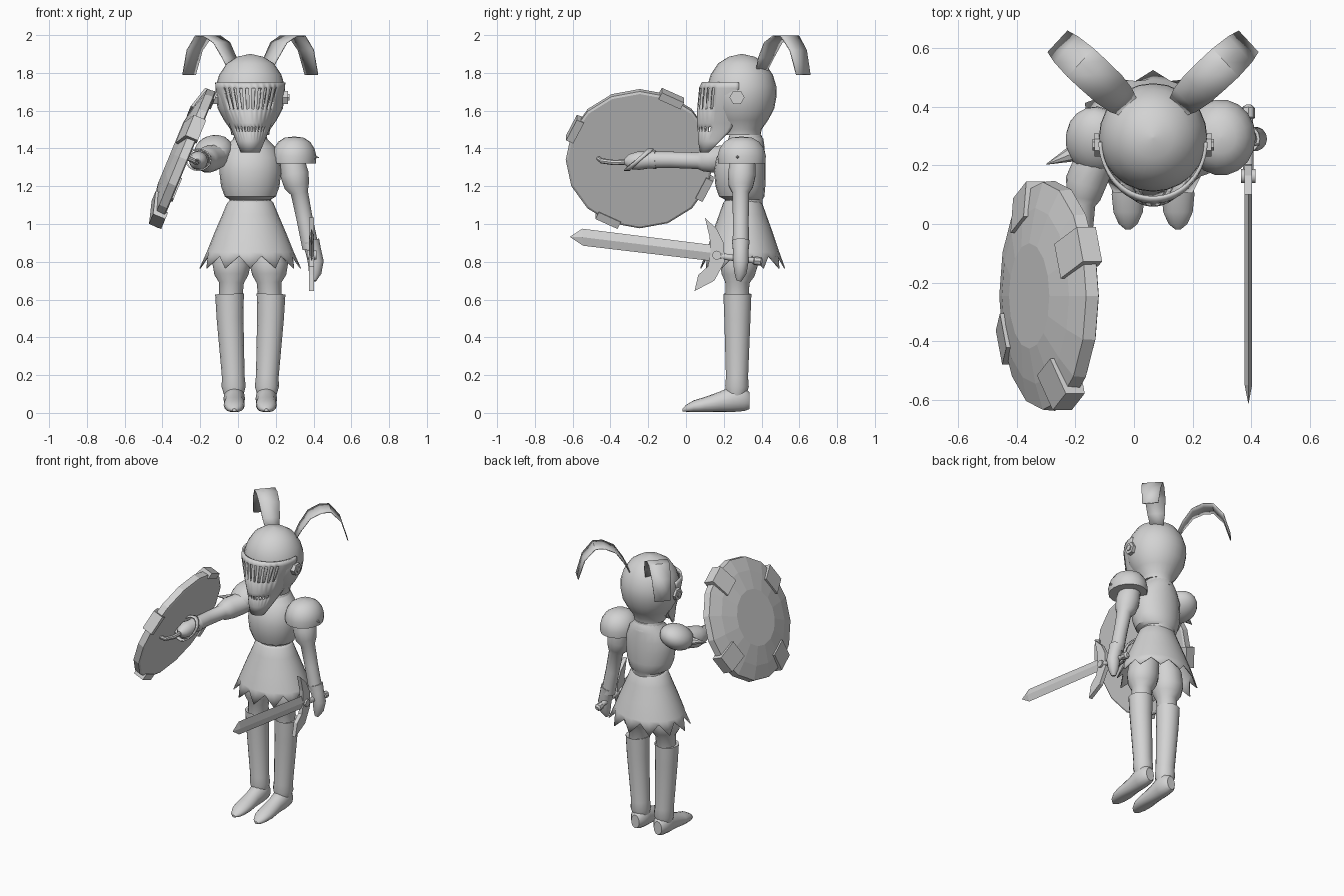
import bpy, bmesh, math
from mathutils import Vector, Matrix

CX = 0.065  # body centre line
steel = bpy.data.materials.new("steel_grey")
steel.diffuse_color = (0.65, 0.65, 0.65, 1)


def finish(name, bm, smooth=True, thick=0, matrix=None):
    bmesh.ops.recalc_face_normals(bm, faces=bm.faces)
    me = bpy.data.meshes.new(name)
    bm.to_mesh(me)
    bm.free()
    if matrix:
        me.transform(matrix)
    ob = bpy.data.objects.new(name, me)
    bpy.context.collection.objects.link(ob)
    me.materials.append(steel)
    if smooth:
        bpy.ops.object.select_all(action='DESELECT')
        ob.select_set(True)
        bpy.context.view_layer.objects.active = ob
        bpy.ops.object.shade_smooth_by_angle(angle=math.radians(38))
    if thick:
        mod = ob.modifiers.new("thickness", 'SOLIDIFY')
        mod.thickness = thick
        mod.offset = 0
    return ob


def loft(name, rings, cap=True, closed=True, **kw):
    """Skin a list of equal-length rings of points."""
    bm = bmesh.new()
    vs = [[bm.verts.new(p) for p in r] for r in rings]
    n = len(rings[0])
    for a, b in zip(vs, vs[1:]):
        for i in range(n if closed else n - 1):
            j = (i + 1) % n
            bm.faces.new((a[i], a[j], b[j], b[i]))
    if cap:
        bm.faces.new(vs[0])
        bm.faces.new(vs[-1])
    return finish(name, bm, **kw)


def oval(c, rx, ry, n=20, u=(1, 0, 0), v=(0, 1, 0)):
    c, u, v = Vector(c), Vector(u), Vector(v)
    return [c + u * rx * math.cos(2 * math.pi * i / n) + v * ry * math.sin(2 * math.pi * i / n)
            for i in range(n)]


def lathe(name, c, profile, sx=1, sy=1, n=24, **kw):
    """Stack of ovals; profile rows are (radius, z)."""
    return loft(name, [oval((c[0], c[1], z), r * sx, r * sy, n) for r, z in profile], **kw)


def limb(name, rows, ref=(0, 1, 0), n=14):
    """Round tube through rows of (x, y, z, radius)."""
    pts = [Vector(r[:3]) for r in rows]
    rings = []
    for i, r in enumerate(rows):
        t = (pts[min(i + 1, len(pts) - 1)] - pts[max(i - 1, 0)]).normalized()
        u = t.cross(Vector(ref)).normalized()
        rings.append(oval(pts[i], r[3], r[3], n, u, t.cross(u)))
    return loft(name, rings)


def plate(name, outline, half, to3d, matrix=None):
    """Extrude a 2D outline both ways by half."""
    return loft(name, [[to3d(a, b, s) for a, b in outline] for s in (-half, half)],
                smooth=False, matrix=matrix)


def ball(name, c, size, rot=(0, 0, 0)):
    bm = bmesh.new()
    bmesh.ops.create_uvsphere(bm, u_segments=18, v_segments=10, radius=1)
    m = Matrix.LocRotScale(Vector(c), Matrix.Rotation(rot[0], 3, 'X') @ Matrix.Rotation(rot[1], 3, 'Y'),
                           Vector(size))
    return finish(name, bm, matrix=m)


# Helmet dome with neck guard
lathe("helmet", (CX, 0.295), [(0.004, 1.9), (0.07, 1.885), (0.125, 1.85), (0.165, 1.79), (0.183, 1.73),
                              (0.185, 1.68), (0.172, 1.61), (0.14, 1.55), (0.105, 1.5), (0.1, 1.47)])

# Visor: curved grid, with slots and breath holes left open
rows = [(1.75, 0.18, 0.28, 0.19), (1.72, 0.178, 0.28, 0.205), (1.61, 0.142, 0.27, 0.205),
        (1.535, 0.108, 0.25, 0.185), (1.515, 0.1, 0.245, 0.18), (1.49, 0.09, 0.23, 0.162),
        (1.44, 0.07, 0.18, 0.11), (1.38, 0.045, 0.12, 0.04)]
bm = bmesh.new()
COLS = 33
grid = [[bm.verts.new((CX + w * math.sin(t), y - d * math.cos(t), z))
         for t in [math.pi * (i / COLS - 0.5) for i in range(COLS + 1)]] for z, w, y, d in rows]
for k in range(len(rows) - 1):
    for i in range(COLS):
        if k in (1, 4) and i % 2 == 1 and 6 < i < COLS - 6:
            continue
        bm.faces.new((grid[k][i], grid[k][i + 1], grid[k + 1][i + 1], grid[k + 1][i]))
finish("visor", bm, thick=0.012)

for s in (-1, 1):
    # Visor pivots
    for r, x0, x1 in ((0.04, 0.17, 0.2), (0.02, 0.2, 0.207)):
        loft("visor_pivot", [oval((CX + s * x, 0.27, 1.67), r, r, 6, (0, 1, 0), (0, 0, 1))
                             for x in (x0, x1)], smooth=False)
    # Curling plumes
    d, side = Vector((s * 0.735, 0.68, 0)), Vector((s * 0.68, -0.735, 0))
    strip = []
    for a, z, w in ((0, 1.81, 0.04), (0.035, 1.88, 0.055), (0.09, 1.96, 0.064), (0.16, 1.995, 0.066),
                    (0.22, 1.995, 0.066), (0.285, 1.92, 0.06), (0.325, 1.79, 0.05)):
        p = Vector((CX + s * 0.085, 0.4, z)) + d * a
        strip.append([p - side * w, p, p + side * w])
    loft("plume", strip, cap=False, closed=False, thick=0.006)

# Torso, breastplate and collar
loft("torso", [oval((CX, y, z), rx, ry) for z, rx, ry, y in (
    (1.08, 0.11, 0.095, 0.31), (1.13, 0.11, 0.1, 0.305), (1.145, 0.135, 0.12, 0.295),
    (1.2, 0.155, 0.132, 0.288), (1.28, 0.164, 0.137, 0.285), (1.35, 0.158, 0.13, 0.29),
    (1.41, 0.13, 0.11, 0.305), (1.45, 0.09, 0.09, 0.32), (1.47, 0.08, 0.075, 0.32))])
lathe("collar", (CX, 0.315), [(0.1, 1.42), (0.085, 1.47), (0.06, 1.48), (0.06, 1.54)])

# Flared skirt with zigzag hem
rings = [oval((CX, 0.3, z), r, r * 0.84, 24) for z, r in
         ((1.13, 0.1), (1.11, 0.12), (1.05, 0.145), (0.95, 0.188), (0.85, 0.228))]
hem = oval((CX, 0.3, 0.765), 0.266, 0.222, 24)
for i in range(1, 24, 2):
    hem[i] = rings[-1][i] + Vector((0, 0, -0.02))
loft("skirt", rings + [hem], cap=False, thick=0.006)

# Legs
for s in (-1, 1):
    X = lambda o: CX + s * o
    limb("breeches", [(X(0.07), 0.29, 0.98, 0.06), (X(0.09), 0.285, 0.86, 0.095), (X(0.1), 0.28, 0.78, 0.1),
                      (X(0.1), 0.275, 0.73, 0.09), (X(0.1), 0.272, 0.69, 0.066), (X(0.105), 0.27, 0.58, 0.06)])
    limb("greave", [(X(0.11), 0.272, 0.6, 0.06), (X(0.11), 0.272, 0.63, 0.076), (X(0.107), 0.272, 0.5, 0.071),
                    (X(0.09), 0.27, 0.19, 0.06), (X(0.088), 0.27, 0.14, 0.064), (X(0.087), 0.265, 0.09, 0.05)])
    foot = []
    for y, z, rx, rz in ((0.335, 0.065, 0.03, 0.045), (0.31, 0.075, 0.05, 0.065), (0.25, 0.075, 0.057, 0.07),
                         (0.18, 0.058, 0.05, 0.055), (0.1, 0.042, 0.056, 0.042), (0.04, 0.033, 0.05, 0.033),
                         (0.0, 0.022, 0.032, 0.02), (-0.018, 0.015, 0.01, 0.008)):
        foot.append([Vector((p.x, p.y, max(p.z, 0.006 if y < 0.2 else 0.0)))
                     for p in oval((X(0.085), y, z), rx, rz, 16, v=(0, 0, 1))])
    loft("shoe", foot)

# Lowered arm and hand
limb("right_side_arm", [(0.25, 0.3, 1.4, 0.05), (0.285, 0.3, 1.33, 0.068), (0.3, 0.295, 1.26, 0.075),
                        (0.312, 0.29, 1.2, 0.066), (0.325, 0.29, 1.165, 0.046), (0.352, 0.29, 1.03, 0.043),
                        (0.385, 0.29, 0.87, 0.044)])
limb("right_side_hand", [(0.383, 0.29, 0.91, 0.048), (0.398, 0.29, 0.86, 0.042), (0.412, 0.29, 0.8, 0.042),
                         (0.408, 0.288, 0.74, 0.033), (0.4, 0.28, 0.7, 0.014)])

# Raised arm and fist
limb("left_side_arm", [(-0.07, 0.29, 1.38, 0.06), (-0.135, 0.21, 1.35, 0.07), (-0.165, 0.14, 1.34, 0.07),
                       (-0.172, 0.09, 1.335, 0.058), (-0.177, 0.065, 1.335, 0.045),
                       (-0.19, -0.08, 1.34, 0.044), (-0.2, -0.19, 1.34, 0.046)], ref=(0, 0, 1))
limb("left_side_fist", [(-0.198, -0.16, 1.34, 0.05), (-0.203, -0.2, 1.338, 0.045), (-0.21, -0.25, 1.335, 0.05),
                        (-0.215, -0.3, 1.33, 0.04), (-0.216, -0.325, 1.33, 0.015)], ref=(0, 0, 1))

# Shoulder guards: open domes with an outer spike
dome = [(0.115, 1.32), (0.118, 1.36), (0.108, 1.4), (0.085, 1.435), (0.05, 1.457), (0.004, 1.463)]
lathe("right_side_pauldron", (0.297, 0.295), dome, sy=1.1, n=18)
ball("left_side_pauldron", (-0.13, 0.285, 1.385), (0.105, 0.12, 0.08), (0.35, -0.25))
limb("pauldron_spike", [(0.36, 0.28, 1.36, 0.025), (0.43, 0.27, 1.352, 0.001)], n=8)
limb("pauldron_spike", [(-0.21, 0.24, 1.36, 0.028), (-0.3, 0.203, 1.36, 0.001)], ref=(0, 0, 1), n=8)

# Round shield, built flat then tilted onto the arm
tilt = Matrix(((0, 0.382, -0.924, -0.265), (-1, 0, 0, -0.245), (0, 0.924, 0.382, 1.337), (0, 0, 0, 1)))
lathe("shield", (0, 0), [(0.38, 0), (0.392, 0.006), (0.388, 0.05), (0.3, 0.077), (0.18, 0.1)],
      n=16, smooth=False, matrix=tilt)
for k in range(4):
    spin = Matrix.Rotation(math.radians(26 + 90 * k), 4, 'Z')
    plate("shield_clamp", [(0.27, 0.06), (0.27, 0.096), (0.402, 0.062), (0.402, -0.008), (0.36, -0.008),
                           (0.36, 0.03)], 0.065, lambda a, b, s: Vector((a, s, b)), tilt @ spin)

# Shield grip and arm strap
limb("shield_grip", [(-0.27, -0.465, 1.35, 0.012), (-0.235, -0.45, 1.335, 0.014), (-0.222, -0.38, 1.325, 0.014),
                     (-0.215, -0.28, 1.33, 0.014)], ref=(0, 0, 1), n=8)
bands = []
for y in (-0.015, 0.015):
    bands.append([Vector((p.x, p.y + y, p.z)) for p in
                  oval((-0.21, -0.25, 1.34), 0.065, 0.085, 16, (1, 0, 0), (0, 0.75, 0.66))])
loft("arm_strap", bands, cap=False, thick=0.008)

# Sword: blade, guard, grip, pommel
SX = 0.39
in_plane = lambda a, b, s: Vector((SX + s, a, b))
bm = bmesh.new()
outline = [(-0.615, 0.932), (-0.55, 0.975), (0.17, 0.885), (0.17, 0.8), (-0.545, 0.885)]
edge = [bm.verts.new((SX, a, b)) for a, b in outline]
for s in (-0.013, 0.013):
    base, tip = bm.verts.new((SX + s, 0.17, 0.843)), bm.verts.new((SX + s, -0.548, 0.93))
    for f in ((edge[0], edge[1], tip), (edge[1], edge[2], base, tip), (edge[3], edge[4], tip, base),
              (edge[4], edge[0], tip)):
        bm.faces.new(f)
finish("blade", bm, smooth=False)
plate("guard", [(0.1, 1.035), (0.165, 0.97), (0.2, 0.9), (0.205, 0.8), (0.15, 0.7), (0.045, 0.645),
                (0.065, 0.73), (0.115, 0.775), (0.13, 0.84), (0.125, 0.93)], 0.013, in_plane)
loft("guard_boss", [oval((SX + x, 0.163, 0.835), 0.024, 0.024, 12, (0, 1, 0), (0, 0, 1))
                    for x in (-0.025, 0.025)])
limb("sword_grip", [(SX, 0.18, 0.83, 0.018), (SX, 0.37, 0.805, 0.016)], ref=(0, 0, 1), n=10)
limb("pommel", [(SX, 0.355, 0.807, 0.012), (SX, 0.362, 0.806, 0.023), (SX, 0.395, 0.802, 0.023),
                (SX, 0.405, 0.8, 0.012)], ref=(0, 0, 1), n=8)
